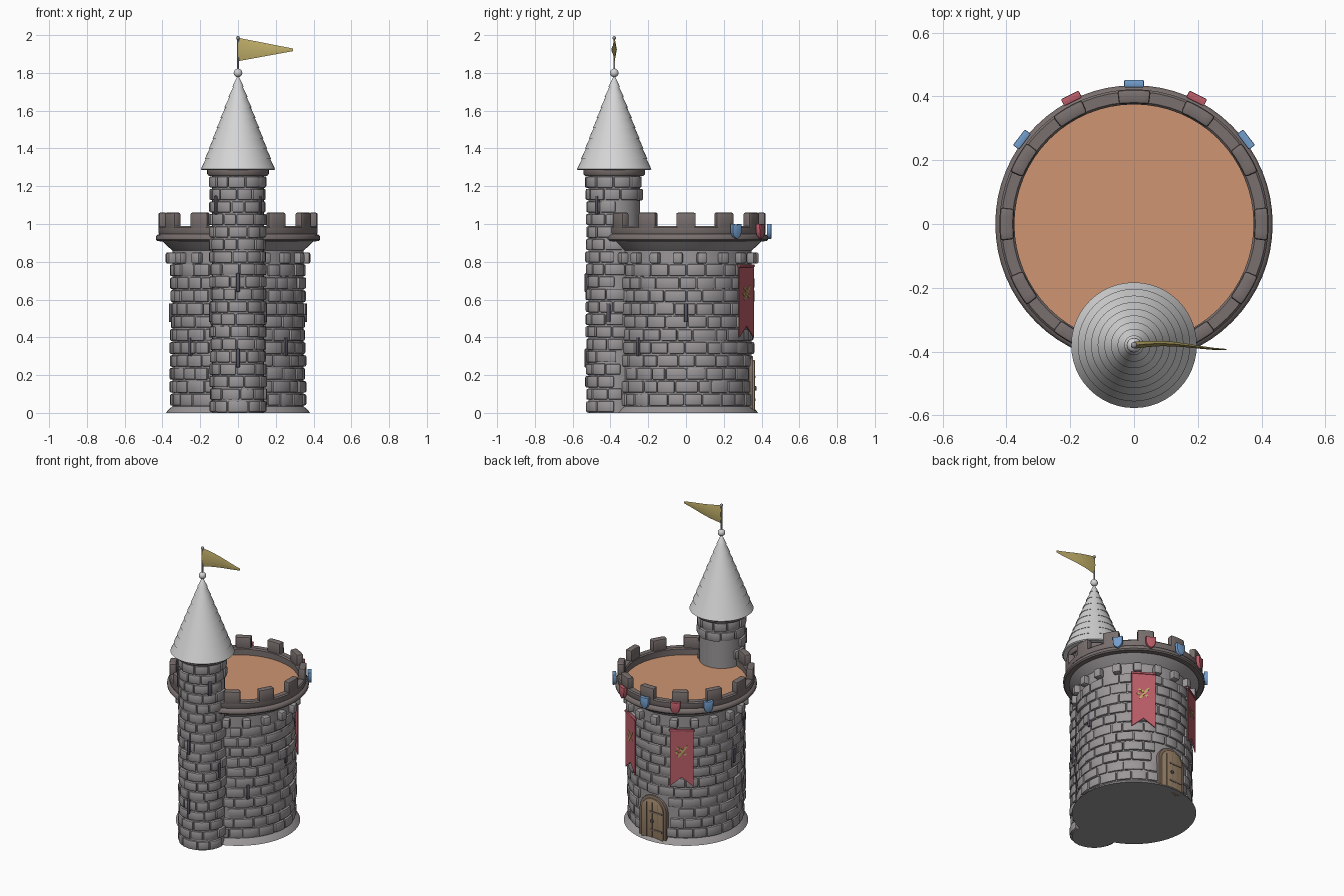
import bpy, bmesh, random
from math import sin, cos, pi, radians, hypot
from mathutils import Vector

random.seed(4)
cube = bpy.data.objects.get("Cube")
if cube:
    bpy.data.objects.remove(cube, do_unlink=True)


def material(name, rgb):
    m = bpy.data.materials.new(name)
    m.use_nodes = True
    m.diffuse_color = (*rgb, 1)
    m.node_tree.nodes["Principled BSDF"].inputs["Base Color"].default_value = (*rgb, 1)
    return m


STONE = material("grey stone", (.33, .31, .32))
TRIM = material("brown stone", (.19, .16, .155))
ROOF = material("pale roof", (.66, .66, .66))
FLOOR = material("clay floor", (.62, .30, .17))
RED = material("red cloth", (.50, .11, .14))
BLUE = material("blue paint", (.17, .34, .60))
GOLD = material("gold", (.52, .42, .14))
WOOD = material("door wood", (.36, .25, .15))
FRAME = material("dark wood", (.21, .155, .12))
DARK = material("dark slit", (.10, .09, .115))

TOWER_Y = -.38


def finish(bm, name, mat, bevel=0, segments=2):
    bmesh.ops.recalc_face_normals(bm, faces=bm.faces[:])
    if bevel:
        edges = [e for e in bm.edges if e.is_manifold and e.calc_face_angle(0) > .8]
        bmesh.ops.bevel(bm, geom=edges, offset=bevel, segments=segments, profile=.5,
                        affect='EDGES', clamp_overlap=True)
    mesh = bpy.data.meshes.new(name)
    bm.to_mesh(mesh)
    bm.free()
    mesh.materials.append(mat)
    ob = bpy.data.objects.new(name, mesh)
    bpy.context.collection.objects.link(ob)
    bpy.ops.object.select_all(action='DESELECT')
    ob.select_set(True)
    bpy.context.view_layer.objects.active = ob
    bpy.ops.object.shade_smooth_by_angle(angle=radians(40))
    return ob


def lathe(name, mat, profile, cy=0, steps=64, closed=False):
    """Turn an (r, z) profile about a vertical axis at y = cy."""
    bm = bmesh.new()
    vs = [bm.verts.new((r, cy, z)) for r, z in profile]
    es = [bm.edges.new(p) for p in zip(vs, vs[1:])]
    if closed:
        es.append(bm.edges.new((vs[-1], vs[0])))
    bmesh.ops.spin(bm, geom=vs + es, cent=(0, cy, 0), axis=(0, 0, 1), angle=2 * pi, steps=steps)
    bmesh.ops.remove_doubles(bm, verts=bm.verts[:], dist=1e-5)
    return finish(bm, name, mat)


def sector(bm, r0, r1, a0, a1, z0, z1, cy=0, n=2):
    """Add a curved block between two radii, angles and heights."""
    rings = []
    for i in range(n + 1):
        a = a0 + (a1 - a0) * i / n
        rings.append([bm.verts.new((r * cos(a), cy + r * sin(a), z))
                      for r, z in ((r0, z0), (r1, z0), (r1, z1), (r0, z1))])
    for p, q in zip(rings, rings[1:]):
        for k in range(4):
            bm.faces.new((p[k], p[k - 1], q[k - 1], q[k]))
    bm.faces.new(rings[0])
    bm.faces.new(rings[-1][::-1])


def plate(name, mat, outline, az, r, z, depth, bevel=0):
    """Extrude a flat outline outward, facing the direction az (degrees)."""
    a = radians(az)
    out, side = Vector((cos(a), sin(a), 0)), Vector((-sin(a), cos(a), 0))
    bm = bmesh.new()
    vs = [bm.verts.new(out * r + side * u + Vector((0, 0, z + v))) for u, v in outline]
    face = bm.faces.new(vs)
    new = bmesh.ops.extrude_face_region(bm, geom=[face])["geom"]
    bmesh.ops.translate(bm, vec=out * depth, verts=[g for g in new if isinstance(g, bmesh.types.BMVert)])
    return finish(bm, name, mat, bevel)


def box(w, h, u=0, v=0):
    return [(u - w / 2, v - h / 2), (u + w / 2, v - h / 2), (u + w / 2, v + h / 2), (u - w / 2, v + h / 2)]


def stonework(name, cy, r, rows, count, z0, z1, skip):
    """Staggered courses of rounded stones."""
    bm = bmesh.new()
    h = (z1 - z0) / rows
    gap = .005 / r
    for row in range(rows):
        cuts = [(i + row % 2 / 2 + random.uniform(-.17, .17)) * 2 * pi / count for i in range(count)]
        cuts.append(cuts[0] + 2 * pi)
        z = z0 + row * h
        for a0, a1 in zip(cuts, cuts[1:]):
            if not skip((a0 + a1) / 2, z + h / 2):
                sector(bm, r - .03, r + random.uniform(.009, .019), a0 + gap / 2, a1 - gap / 2,
                       z + random.uniform(.002, .005), z + h - random.uniform(.002, .005), cy)
    finish(bm, name, STONE, .008)


def arc(r, z, start=-90, end=90, n=8):
    return [(r * cos(radians(start + (end - start) * i / n)), z + r * sin(radians(start + (end - start) * i / n)))
            for i in range(n + 1)]


# Main keep: core with flared foot and flared top, floor, parapet
lathe("keep_core", STONE, [(0, 0), (.382, 0), (.365, .02), (.347, .035), (.347, .86), (.365, .875),
                           (.405, .915), (.405, .93), (0, .93)])
lathe("keep_floor", FLOOR, [(0, .93), (.385, .93), (.385, .942), (0, .942)])
lathe("parapet", TRIM, [(.375, .92), (.40, .907), (.428, .91), (.435, .918), (.435, .932), (.428, .942),
                        (.418, .946), (.422, .955), (.422, .982), (.415, .99), (.382, .99), (.375, .982)], closed=True)


def keep_skip(a, z):
    d = a % (2 * pi)
    return (abs(d - pi / 2) < .31 and z < .3) or abs(d - 1.5 * pi) < .3


stonework("keep_stones", 0, .345, 11, 22, .035, .79, keep_skip)

# Merlons around the parapet, leaving a space for the side tower
bm = bmesh.new()
for i in range(12):
    a = radians(30 * i)
    if i != 9:
        sector(bm, .378, .422, a - .125, a + .125, .97, 1.06, n=4)
finish(bm, "merlons", TRIM, .009)

# Corbels under the flare
bm = bmesh.new()
for i in range(18):
    a = radians(13.3 + 20 * i)
    if abs(sin(a) + 1) > .05:
        sector(bm, .33, .385, a - .07, a + .07, .79, .85)
finish(bm, "corbels", STONE, .011)

# Side tower
lathe("side_tower_core", STONE, [(0, 0), (.137, 0), (.137, 1.27), (0, 1.27)], TOWER_Y, 40)


def tower_skip(a, z):
    inside = hypot(.14 * cos(a), TOWER_Y + .14 * sin(a)) < .335
    return z < 1.1 and (inside or sin(a) > .3)


stonework("side_tower_stones", TOWER_Y, .136, 19, 10, 0, 1.255, tower_skip)
lathe("side_tower_collar", TRIM, [(.13, 1.255), (.155, 1.255), (.163, 1.265), (.163, 1.285), (.13, 1.295)],
      TOWER_Y, 40, closed=True)

# Tiered conical roof
tiers = 9
roof = [(0, 1.295), (.15, 1.295), (.19, 1.285)]
for i in range(tiers):
    t0, t1 = i / tiers, (i + 1) / tiers
    roof += [(.197 - .187 * t0, 1.29 + .49 * t0), (.191 - .187 * t1, 1.292 + .49 * t1)]
lathe("tower_roof", ROOF, roof + [(0, 1.785)], TOWER_Y, 48)
lathe("roof_ball", ROOF, arc(.023, 1.80), TOWER_Y, 20)
lathe("flag_pole", STONE, [(.005, 1.81), (.005, 1.975)] + arc(.01, 1.985, -60), TOWER_Y, 12)

# Pennant: softly folded, thickest along the middle
bm = bmesh.new()
cols = []
for i in range(8):
    t = i / 7
    y = TOWER_Y + .006 * sin(t * 5) - .008 * t * t
    zc, h, d = 1.924 - .002 * t, .062 - .055 * t, .009 * (1 - t) + .002
    cols.append([bm.verts.new((.29 * t, y + dy, zc + dz)) for dy, dz in ((0, h), (d, 0), (0, -h), (-d, 0))])
for p, q in zip(cols, cols[1:]):
    for k in range(4):
        bm.faces.new((p[k], p[k - 1], q[k - 1], q[k]))
bm.faces.new(cols[0])
bm.faces.new(cols[-1][::-1])
finish(bm, "pennant", GOLD)

# Arrow slits: (azimuth, height) on each tower
for label, cy, r, places in (("keep", 0, .366, ((0, .53), (180, .53), (225, .35), (315, .35))),
                             ("tower", TOWER_Y, .157, ((270, .29), (270, .69), (348, .53), (192, .53),
                                                       (322, 1.1), (218, 1.1)))):
    bm = bmesh.new()
    for az, z in places:
        a, w = radians(az), .011 / r
        sector(bm, r - .04, r, a - w, a + w, z - .05, z + .05, cy)
    finish(bm, label + "_arrow_slits", DARK, .006)

# Hanging banners with a crossed gold emblem
for label, az in (("left", 59), ("right", 121)):
    plate(label + "_banner", RED, [(-.073, .78), (-.073, .40), (0, .46), (.073, .40), (.073, .78)], az, .368, 0, .007)
    plate(label + "_banner_rod", RED, box(.155, .014, 0, .778), az, .364, 0, .016, .004)
    plate(label + "_emblem_bar", GOLD, [(-.03, -.035), (-.018, -.04), (.034, .03), (.036, .042), (.024, .036)],
          az, .374, .635, .004)
    for k, (u, v) in enumerate(((-.025, .022), (-.006, .012), (.02, -.018), (-.032, -.008))):
        plate(f"{label}_emblem_mark_{k}", GOLD, [(u - .011, v + .004), (u, v - .008), (u + .012, v - .002),
                                                 (u + .002, v + .01)], az, .374, .635, .004)

# Painted shields along the back of the parapet
shield = [(-.031, .04), (-.03, -.005), (-.02, -.028), (0, -.042), (.02, -.028), (.03, -.005), (.031, .04), (0, .034)]
for i, az in enumerate((37, 63.5, 90, 116.5, 143)):
    plate(f"shield_{i + 1}", RED if i % 2 else BLUE, shield, az, .428, .962, .024, .004)


# Arched back door with frame, planks, hinges and handle
def arch(w, h):
    return [(w, 0)] + arc(w, h - w, 0, 180, 14) + [(-w, 0)]


plate("door_frame", FRAME, arch(.1, .3), 90, .3, 0, .056, .005)
plate("door_panel", WOOD, arch(.082, .28), 90, .34, 0, .024, .003)
for u in (-.041, 0, .041):
    plate("door_seam", FRAME, box(.004, .25 if u == 0 else .24, u, .13), 90, .362, 0, .004)
for v in (.07, .19):
    plate("door_hinge", FRAME, box(.09, .012, .03, v), 90, .363, 0, .005)
plate("door_handle", DARK, arc(.012, .13, 0, 330, 11), 90, .363, 0, .009, .002)
